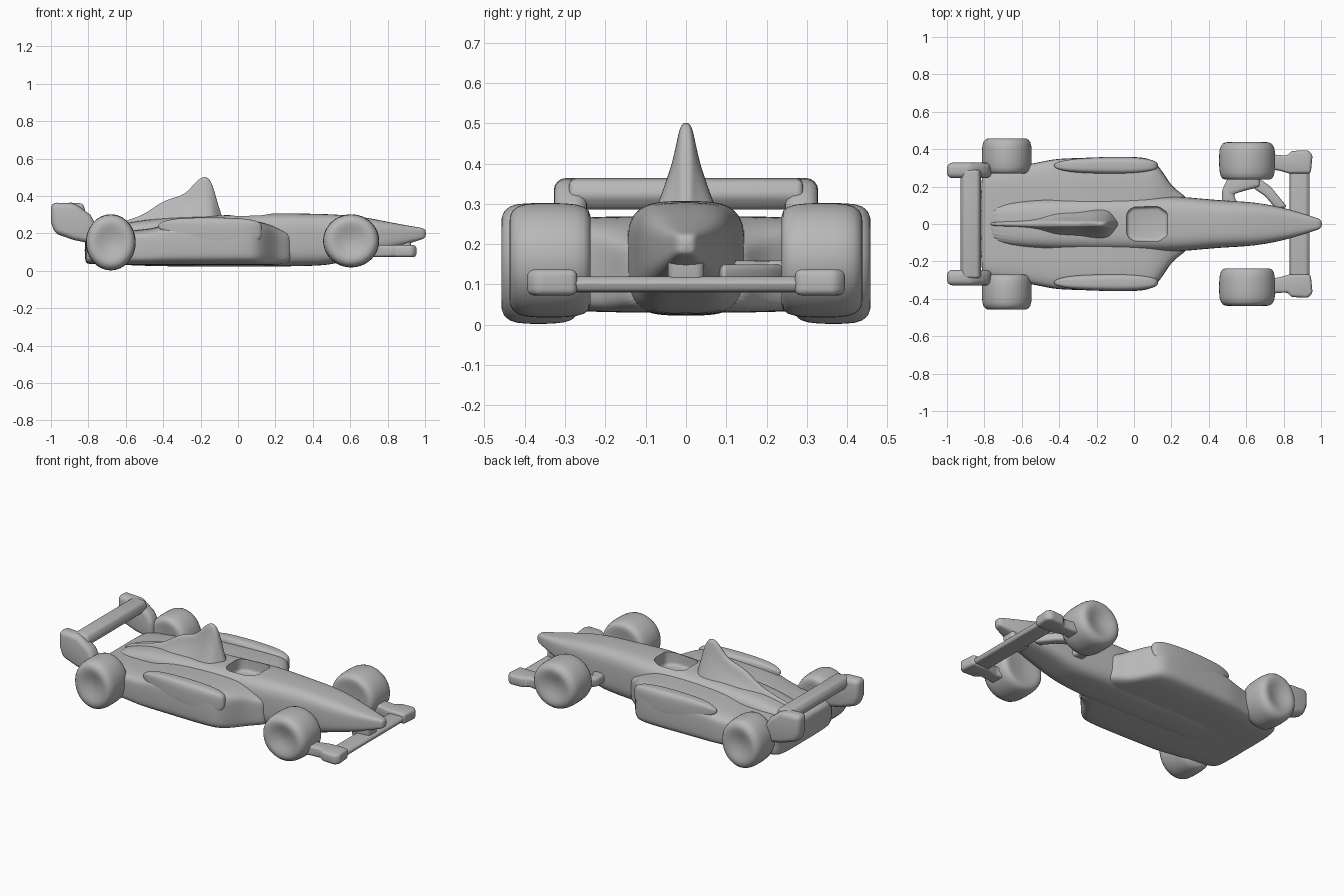
import bpy, bmesh
from math import sin, cos, pi, copysign

cube = bpy.data.objects.get("Cube")
if cube:
    bpy.data.objects.remove(cube)

GREY = (0.48, 0.48, 0.48, 1)
grey = bpy.data.materials.new("plain grey")
grey.diffuse_color = GREY
grey.use_nodes = True
grey.node_tree.nodes["Principled BSDF"].inputs["Base Color"].default_value = GREY


def finish(name, bm, bevel=0, subsurf=0):
    """Turn a bmesh into a smooth shaded object with optional softening."""
    bmesh.ops.recalc_face_normals(bm, faces=bm.faces)
    mesh = bpy.data.meshes.new(name)
    bm.to_mesh(mesh)
    bm.free()
    mesh.materials.append(grey)
    ob = bpy.data.objects.new(name, mesh)
    bpy.context.collection.objects.link(ob)
    if bevel:
        mod = ob.modifiers.new("round", 'BEVEL')
        mod.width, mod.segments, mod.angle_limit = bevel, 4, 0.4
    if subsurf:
        mod = ob.modifiers.new("soften", 'SUBSURF')
        mod.levels = mod.render_levels = subsurf
    mesh.polygons.foreach_set("use_smooth", [True] * len(mesh.polygons))
    return ob


def skin(bm, rings):
    """Bridge closed rings of points and cap both ends."""
    rings = [[bm.verts.new(p) for p in ring] for ring in rings]
    n = len(rings[0])
    for a, b in zip(rings, rings[1:]):
        for i in range(n):
            j = (i + 1) % n
            bm.faces.new((a[i], a[j], b[j], b[i]))
    bm.faces.new(rings[0])
    bm.faces.new(rings[-1])


def loft(name, stations, power=4, pinch=0, n=28):
    """Rounded cross-sections along x: (x, half width, bottom, top)."""
    rings = []
    for x, w, lo, hi in stations:
        ring = []
        for i in range(n):
            a = 2 * pi * (i + 0.5) / n
            u, v = (copysign(abs(f) ** (2 / power), f) for f in (cos(a), sin(a)))
            slim = 1 - pinch * (1 - ((1 - v) / 2) ** 2)
            ring.append((x, w * u * slim, (lo + hi) / 2 + (hi - lo) / 2 * v))
        rings.append(ring)
    bm = bmesh.new()
    skin(bm, rings)
    return finish(name, bm, subsurf=2)


def slab(name, outline, lo, hi, axis, bevel):
    """Extrude an outline: axis 'z' takes (x, y), axis 'y' takes (x, z)."""
    place = (lambda p, h: (p[0], p[1], h)) if axis == 'z' else (lambda p, h: (p[0], h, p[1]))
    bm = bmesh.new()
    skin(bm, [[place(p, h) for p in outline] for h in (lo, hi)])
    return finish(name, bm, bevel)


def wheel(name, x, y, z, rx, rz, half, side):
    """Soft fat tyre turned about y, with a shallow hub dish on the outside."""
    profile = [(0.02, -0.85), (0.5, -0.9), (0.8, -1), (0.95, -0.85), (1, -0.4),
               (1, 0.4), (0.96, 0.8), (0.78, 1), (0.55, 0.95), (0.3, 0.82), (0.02, 0.78)]
    bm = bmesh.new()
    skin(bm, [[(x + rx * r * cos(2 * pi * i / 24), y + side * half * t,
                z + rz * r * sin(2 * pi * i / 24)) for i in range(24)]
              for r, t in profile])
    return finish(name, bm, subsurf=1)


# central tub running into the pointed nose
tub = loft("tub_and_nose", [
    (-0.82, .10, .04, .20), (-0.6, .13, .03, .26), (-0.4, .14, .022, .285),
    (0, .145, .022, .30), (0.2, .152, .022, .31), (0.4, .132, .025, .305),
    (0.5, .125, .032, .303), (0.6, .12, .06, .295), (0.7, .108, .085, .283),
    (0.8, .087, .11, .262), (0.9, .058, .14, .243), (0.96, .038, .16, .233),
    (0.99, .028, .17, .228), (1.005, .016, .18, .217)], power=3.6)

# wide body carrying the side pods
body = loft("side_body", [
    (-0.82, .26, .04, .18), (-0.8, .29, .035, .20), (-0.6, .31, .03, .215),
    (-0.45, .345, .03, .225), (-0.38, .352, .03, .255), (-0.1, .36, .03, .27),
    (0.05, .36, .03, .27), (0.11, .34, .03, .265), (0.16, .27, .03, .25),
    (0.2, .205, .03, .235), (0.25, .165, .035, .215), (0.3, .13, .05, .2)], power=5.5)

# thin engine cover fin and roll hoop, flaring at its base
loft("engine_cover", [
    (-0.78, .06, .15, .225), (-0.6, .09, .17, .265), (-0.5, .12, .19, .30),
    (-0.43, .13, .2, .355), (-0.37, .13, .2, .385), (-0.28, .13, .2, .405),
    (-0.23, .13, .2, .475), (-0.18, .13, .2, .512), (-0.14, .13, .2, .485),
    (-0.11, .12, .2, .36), (-0.08, .09, .2, .28)], power=3, pinch=0.82)

# cockpit opening
hole = [(-.04, -.06), (-.01, -.09), (.13, -.095), (.18, -.06),
        (.18, .06), (.13, .095), (-.01, .09), (-.04, .06)]
cutter = slab("cockpit_cutter", hole, .22, .45, 'z', .02)
cutter.hide_render = True
for ob in (tub, body):
    mod = ob.modifiers.new("cockpit", 'BOOLEAN')
    mod.object, mod.solver = cutter, 'EXACT'
    bpy.context.view_layer.objects.active = ob
    for m in [m.name for m in ob.modifiers]:
        bpy.ops.object.modifier_apply(modifier=m)
    for o in bpy.context.selected_objects:
        o.select_set(False)
    ob.select_set(True)
    bpy.ops.object.shade_smooth_by_angle(angle=0.7)
bpy.data.objects.remove(cutter)

# parts repeated on both sides
for side, label in ((1, "left"), (-1, "right")):
    wheel(label + "_rear_wheel", -.68, side * .363, .152, .135, .152, .098, side)
    wheel(label + "_front_wheel", .605, side * .337, .16, .152, .144, .104, side)

    # raised outer edge of the pod, tapering to a tail
    lip = loft(label + "_pod_edge", [
        (-.43, .01, .23, .25), (-.38, .028, .2, .272), (-.3, .04, .15, .284),
        (-.1, .05, .12, .286), (.04, .045, .12, .28), (.1, .03, .15, .268),
        (.13, .015, .18, .25)], power=3.5)
    lip.location.y = side * .312

    ys = sorted((side * .245, side * .328))
    slab(label + "_rear_endplate", [(-1, .365), (-.87, .36), (-.79, .30), (-.76, .25),
         (-.76, .14), (-.88, .165), (-.98, .20), (-1, .26)], *ys, 'y', .03)

    slab(label + "_front_endplate", [(x, side * y) for x, y in (
         (.68, .27), (.76, .29), (.83, .27), (.945, .27), (.955, .37), (.93, .395),
         (.84, .39), (.82, .365), (.76, .37), (.68, .38))], .073, .137, 'z', .025)

    # rear axle joining the wheel to the body
    ys = sorted((side * .2, side * .32))
    slab(label + "_rear_axle", [(-.76, .06), (-.6, .06), (-.6, .19), (-.76, .19)],
         *ys, 'y', .03)

# wings
slab("rear_wing", [(-.93, .33), (-.91, .365), (-.83, .36), (-.815, .32),
                   (-.84, .285), (-.91, .29)], -.29, .29, 'y', .015)
slab("front_wing", [(.83, .08), (.93, .083), (.94, .105), (.92, .12), (.84, .118)],
     -.36, .36, 'y', .008)
slab("nose_pylon", [(.80, .085), (.92, .085), (.93, .2), (.80, .2)], -.045, .045, 'y', .02)

# front suspension arms on the left
slab("left_front_arm", [(.47, .10), (.56, .10), (.53, .16), (.60, .18), (.68, .20),
                        (.66, .28), (.52, .28), (.47, .18)], .10, .16, 'z', .02)
slab("left_front_strut", [(.64, .19), (.70, .15), (.76, .08), (.82, .09),
                          (.73, .20), (.66, .25)], .10, .15, 'z', .015)
